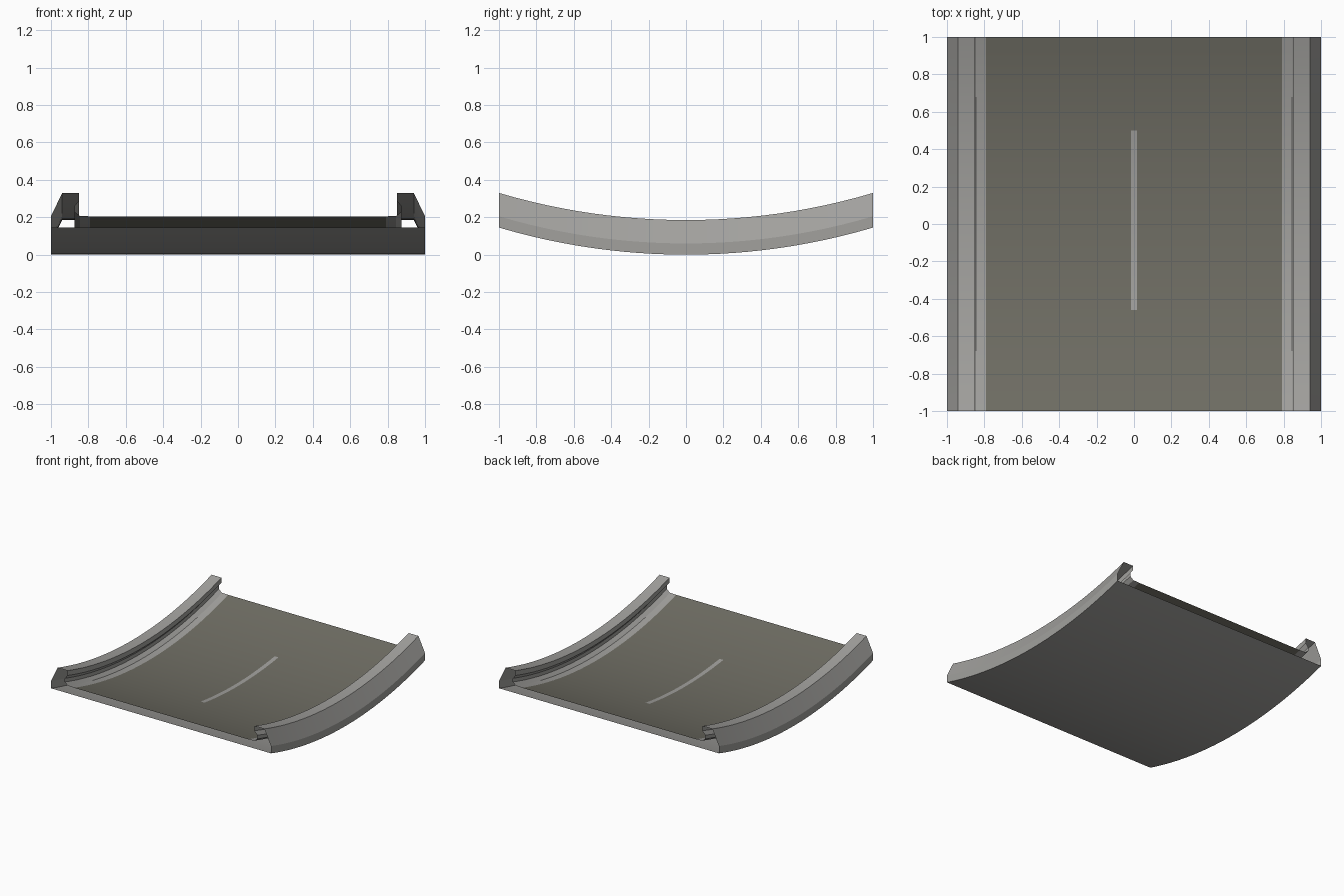
import bpy
import math

if "Cube" in bpy.data.objects:
    bpy.data.objects.remove(bpy.data.objects["Cube"])

SEG = 24
SAG = 0.145
R = (1 + SAG * SAG) / (2 * SAG)


def material(name, rgb):
    m = bpy.data.materials.new(name)
    m.diffuse_color = (*rgb, 1)
    m.use_nodes = True
    m.node_tree.nodes["Principled BSDF"].inputs["Base Color"].default_value = m.diffuse_color
    return m


grey = material("light grey", (0.36, 0.355, 0.34))
olive = material("olive grey", (0.16, 0.155, 0.127))


def sweep(name, profile, mat, y0=-1.0, y1=1.0):
    """Open shell: profile points (x, z) carried along an upward-curving arc."""
    n = len(profile)
    verts, faces = [], []
    for i in range(SEG + 1):
        y = y0 + (y1 - y0) * i / SEG
        lift = R - math.sqrt(R * R - y * y)
        verts += [(x, y, z + lift) for x, z in profile]
    for i in range(SEG):
        for j in range(n - 1):
            a, b = i * n + j, i * n + j + 1
            faces.append((a, a + n, b + n, b))
    me = bpy.data.meshes.new(name)
    me.from_pydata(verts, [], faces)
    me.materials.append(mat)
    ob = bpy.data.objects.new(name, me)
    bpy.context.collection.objects.link(ob)
    bpy.ops.object.select_all(action='DESELECT')
    ob.select_set(True)
    bpy.context.view_layer.objects.active = ob
    bpy.ops.object.shade_smooth_by_angle(angle=math.radians(20))
    return ob


# Hollow trough: left rail, underside and right rail in one open-ended shell
left = [(-0.79, 0.06), (-0.845, 0.062), (-0.875, 0.085), (-0.875, 0.115),
        (-0.85, 0.145), (-0.85, 0.185), (-0.94, 0.185), (-1.0, 0.06), (-1.0, 0.0)]
right = [(-x, z) for x, z in reversed(left)]
sweep("trough_shell", left + right, grey)

# Floor panel between the rails
sweep("floor_panel", [(0.79, 0.06), (-0.79, 0.06)], olive)

# Thin pale streak along the middle of the floor
sweep("centre_streak", [(0.017, 0.062), (-0.017, 0.062)], grey, -0.46, 0.5)
